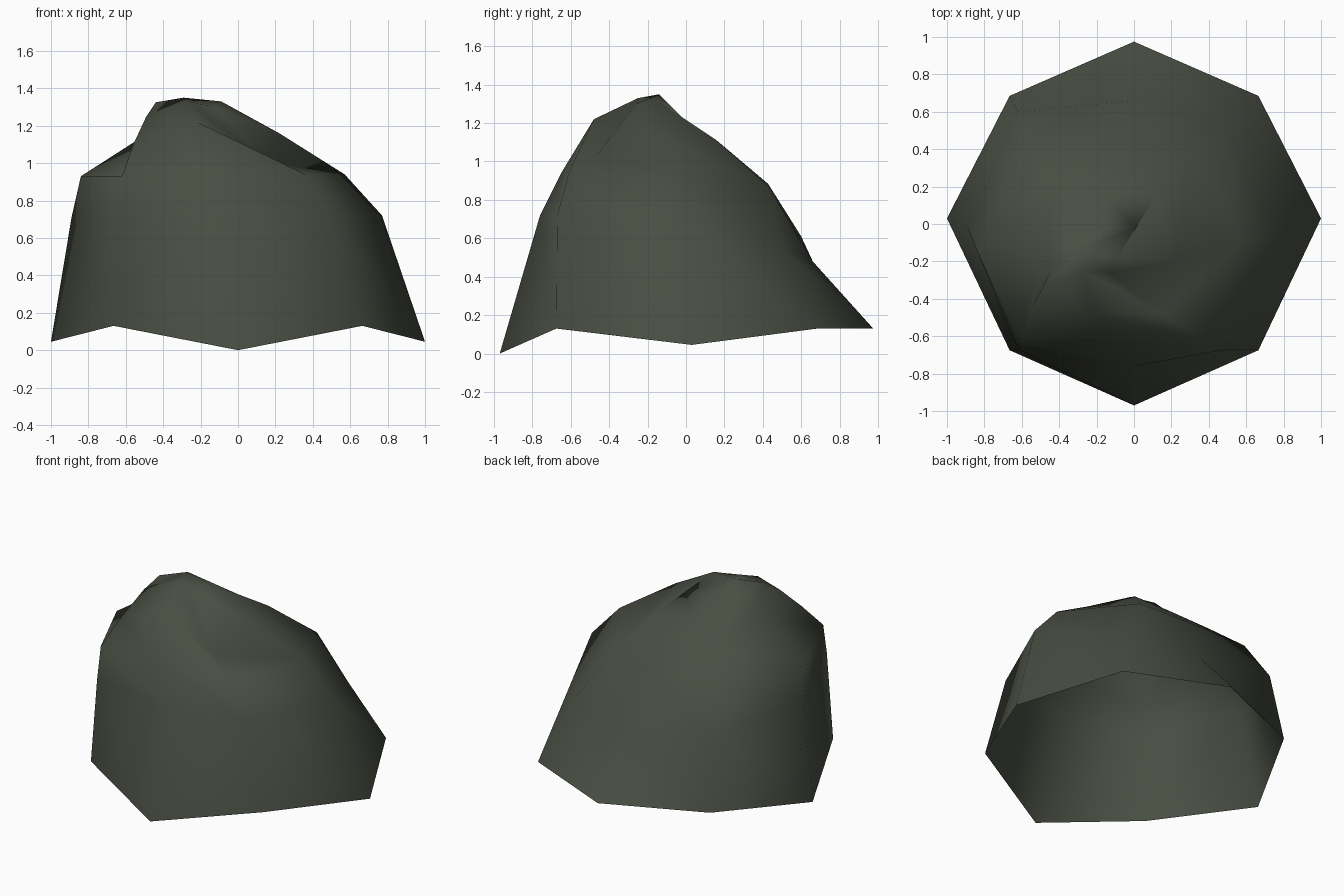
import bpy, bmesh

if "Cube" in bpy.data.objects:
    bpy.data.objects.remove(bpy.data.objects["Cube"])

# Irregular boulder: stacked eight-sided rings, open underneath.
# Each ring runs front, front-right, right, back-right, back, back-left, left, front-left.
base_half = [(0, -.97, 0), (.665, -.675, .13), (1, .03, .045), (.665, .685, .13), (0, .975, .13)]
base = base_half + [(-x, y, z) for x, y, z in base_half[3:0:-1]]

flank = [(0, -.76, .72), (.5, -.67, .72), (.77, -.06, .72), (.5, .5, .55),
         (0, .66, .48), (-.62, .6, .61), (-.89, -.02, .71), (-.62, -.67, .72)]
shoulder = [(-.12, -.65, .94), (.36, -.61, .94), (.57, -.08, .94), (.31, .43, .87),
            (-.1, .43, .88), (-.56, .42, .89), (-.84, -.14, .93), (-.62, -.63, .93)]
crown = [(-.22, -.48, 1.22), (.15, -.48, 1.01), (.22, -.2, 1.16), (.12, .16, 1.11),
         (-.15, .16, 1.11), (-.43, .24, 1.04), (-.45, -.03, 1.18), (-.56, -.48, 1.1)]
cap = [(-.27, -.25, 1.33), (-.13, -.26, 1.3), (-.09, -.18, 1.33), (.01, -.02, 1.23),
       (-.19, -.02, 1.23), (-.35, -.06, 1.26), (-.44, -.24, 1.325), (-.49, -.34, 1.25)]
peak = (-.29, -.14, 1.35)

stone = bpy.data.materials.new("dark olive stone")
stone.diffuse_color = (.066, .077, .056, 1)
stone.use_nodes = True
stone.node_tree.nodes["Principled BSDF"].inputs["Base Color"].default_value = stone.diffuse_color

# Bridge the rings with triangles and close the top with a fan
bm = bmesh.new()
rings = [[bm.verts.new(p) for p in ring] for ring in (base, flank, shoulder, crown, cap)]
top = bm.verts.new(peak)
for low, high in zip(rings, rings[1:]):
    for i in range(8):
        j = (i + 1) % 8
        bm.faces.new((low[i], low[j], high[i]))
        bm.faces.new((low[j], high[j], high[i]))
for i in range(8):
    bm.faces.new((rings[-1][i], rings[-1][(i + 1) % 8], top))
for f in bm.faces:
    f.smooth = True

mesh = bpy.data.meshes.new("boulder")
bm.to_mesh(mesh)
bm.free()
mesh.materials.append(stone)
boulder = bpy.data.objects.new("boulder", mesh)
bpy.context.collection.objects.link(boulder)
